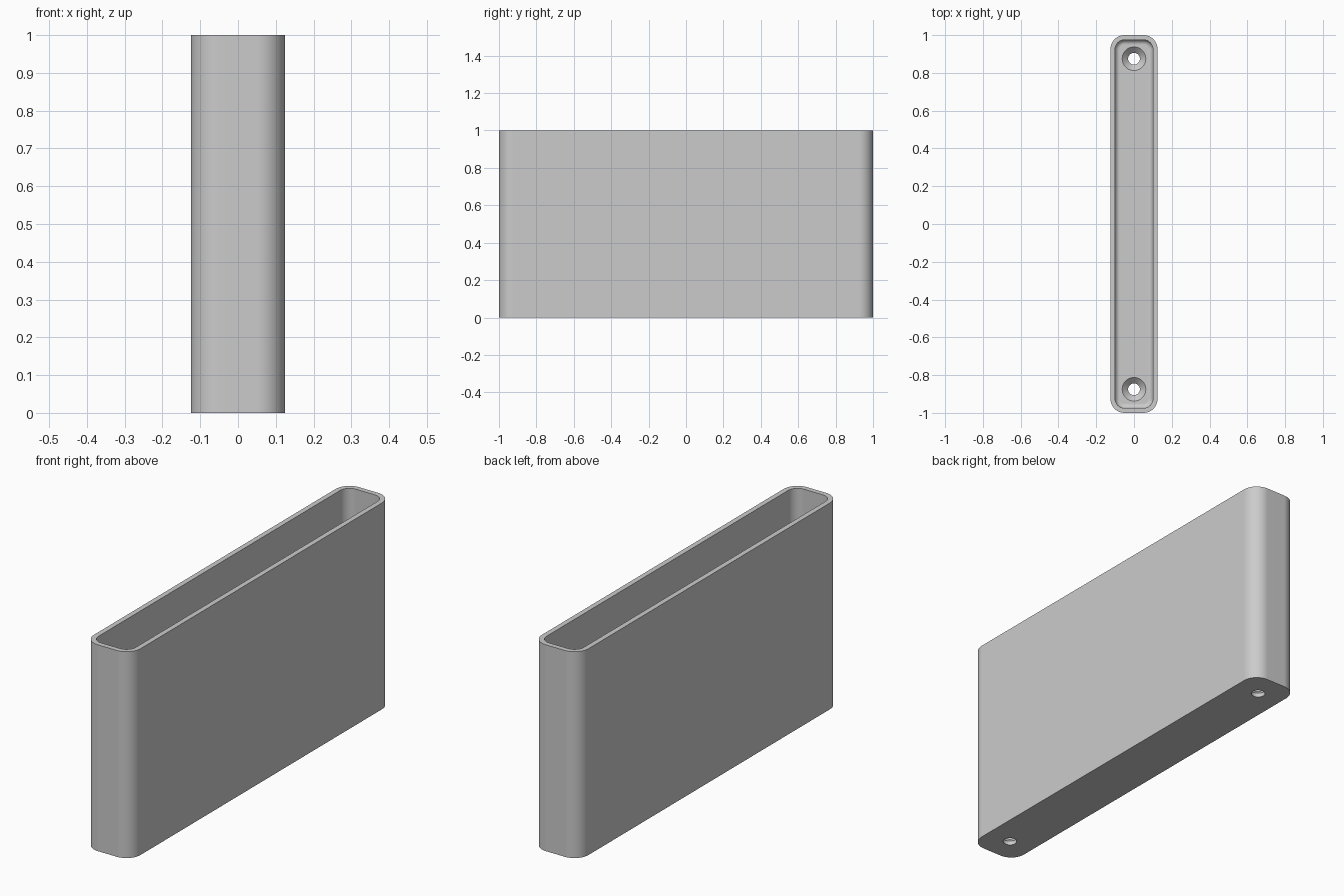
import bpy, bmesh, math

if "Cube" in bpy.data.objects:
    bpy.data.objects.remove(bpy.data.objects["Cube"], do_unlink=True)

HALF_X, HALF_Y, HEIGHT = 0.125, 1.0, 1.0
CORNER, WALL, FLOOR, FILLET = 0.075, 0.025, 0.05, 0.025
CORNER_STEPS, FILLET_STEPS = 10, 6

grey = bpy.data.materials.new("grey plastic")
grey.use_nodes = True
grey.diffuse_color = (0.6, 0.6, 0.6, 1)
grey.node_tree.nodes["Principled BSDF"].inputs["Base Color"].default_value = (0.6, 0.6, 0.6, 1)


def rounded_ring(bm, inset, z):
    """Rounded rectangle, moved inwards by inset, at height z."""
    r = CORNER - inset
    cx, cy = HALF_X - CORNER, HALF_Y - CORNER
    ring = []
    for quarter, (sx, sy) in enumerate([(1, 1), (-1, 1), (-1, -1), (1, -1)]):
        for i in range(CORNER_STEPS + 1):
            a = math.pi / 2 * (quarter + i / CORNER_STEPS)
            ring.append(bm.verts.new((sx * cx + r * math.cos(a), sy * cy + r * math.sin(a), z)))
    return ring


def circle_ring(bm, y, radius, z, sides=40):
    angles = [2 * math.pi * i / sides for i in range(sides)]
    return [bm.verts.new((radius * math.cos(a), y + radius * math.sin(a), z)) for a in angles]


def skin(bm, rings):
    """Join successive rings and cap both ends."""
    for low, high in zip(rings, rings[1:]):
        for i in range(len(low)):
            j = (i + 1) % len(low)
            bm.faces.new((low[i], low[j], high[j], high[i]))
    bm.faces.new(rings[0][::-1])
    bm.faces.new(rings[-1])


def make_object(name, bm):
    bmesh.ops.recalc_face_normals(bm, faces=bm.faces)
    mesh = bpy.data.meshes.new(name)
    bm.to_mesh(mesh)
    bm.free()
    mesh.materials.append(grey)
    obj = bpy.data.objects.new(name, mesh)
    bpy.context.collection.objects.link(obj)
    return obj


# Open tray: outer wall, rim, inner wall, filleted floor
bm = bmesh.new()
profile = [(0, 0), (0, HEIGHT), (WALL, HEIGHT)]
for i in range(FILLET_STEPS + 1):
    a = math.pi / 2 * i / FILLET_STEPS
    profile.append((WALL + FILLET * (1 - math.cos(a)), FLOOR + FILLET * (1 - math.sin(a))))
skin(bm, [rounded_ring(bm, inset, z) for inset, z in profile])
tray = make_object("open_tray", bm)

# Countersunk screw holes near both ends of the floor
bm = bmesh.new()
hole_profile = [(0.031, -0.05), (0.031, 0.02), (0.0625, FLOOR), (0.0625, FLOOR + 0.02)]
for y in (-0.875, 0.875):
    skin(bm, [circle_ring(bm, y, r, z) for r, z in hole_profile])
cutter = make_object("screw_hole_cutter", bm)
cutter.hide_render = True

bpy.ops.object.select_all(action='DESELECT')
bpy.context.view_layer.objects.active = tray
tray.select_set(True)
cut = tray.modifiers.new("screw_holes", 'BOOLEAN')
cut.operation = 'DIFFERENCE'
cut.solver = 'EXACT'
cut.object = cutter
bpy.ops.object.modifier_apply(modifier=cut.name)
bpy.data.objects.remove(cutter, do_unlink=True)

# Smooth corners, crisp rim and hole edges
bpy.ops.object.shade_smooth_by_angle(angle=math.radians(30))
weighted = tray.modifiers.new("flat_walls", 'WEIGHTED_NORMAL')
weighted.keep_sharp = True
